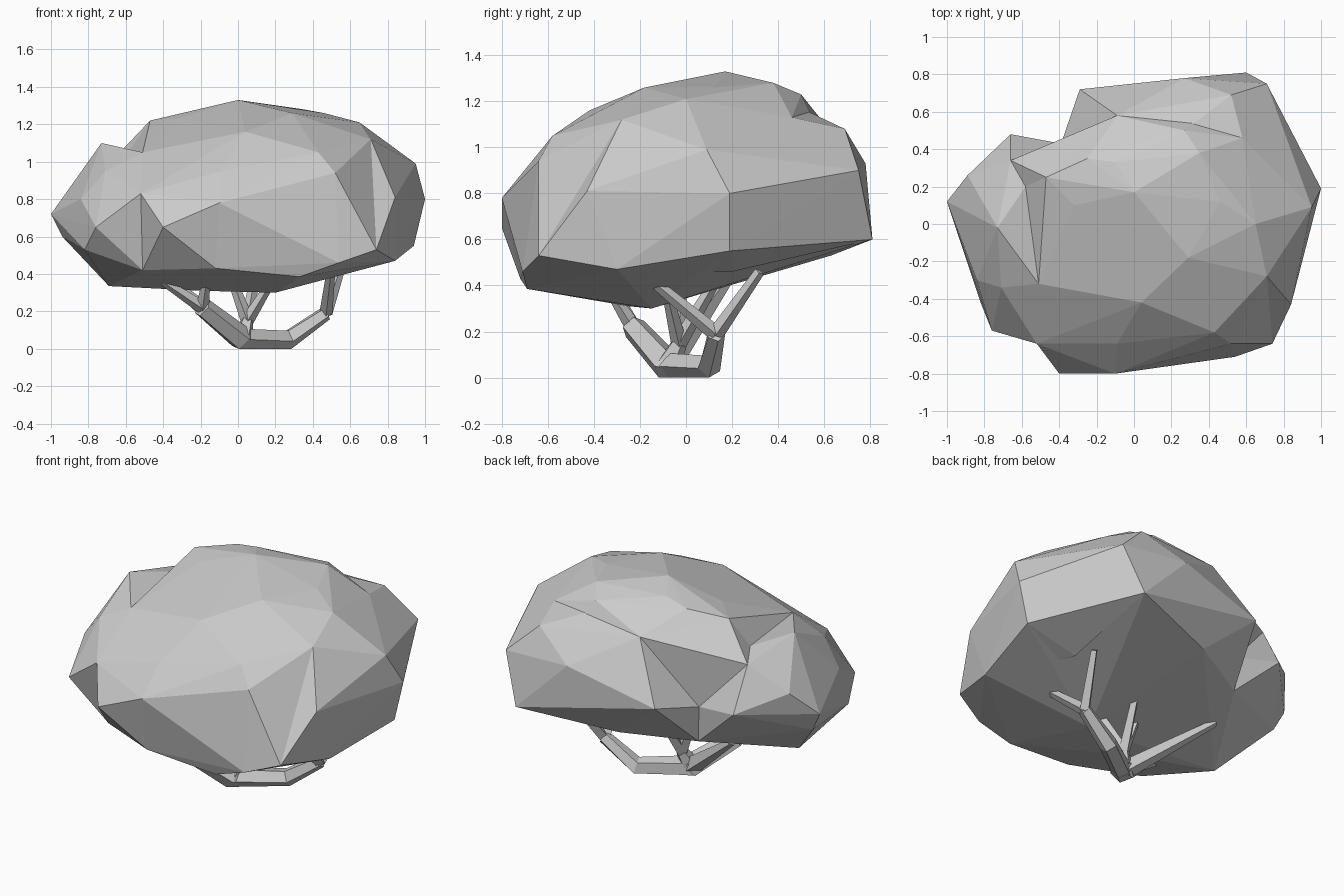
import bpy
import bmesh
from mathutils import Vector

old = bpy.data.objects.get("Cube")
if old:
    bpy.data.objects.remove(old, do_unlink=True)

# One matte grey for the whole plant
grey = bpy.data.materials.new("stone_grey")
grey.use_nodes = True
grey.diffuse_color = (0.6, 0.6, 0.6, 1)
shader = next(n for n in grey.node_tree.nodes if n.type == "BSDF_PRINCIPLED")
shader.inputs["Base Color"].default_value = grey.diffuse_color


def finish(name, bm):
    """Turn a bmesh into a grey object in the scene."""
    bmesh.ops.recalc_face_normals(bm, faces=list(bm.faces))
    mesh = bpy.data.meshes.new(name)
    bm.to_mesh(mesh)
    bm.free()
    mesh.materials.append(grey)
    bpy.context.scene.collection.objects.link(bpy.data.objects.new(name, mesh))


def add_lobe(name, *points):
    """A faceted foliage clump: the hull around a few corner points."""
    bm = bmesh.new()
    for point in points:
        bm.verts.new(point)
    bmesh.ops.convex_hull(bm, input=list(bm.verts))
    loose = [v for v in bm.verts if not v.link_faces]
    bmesh.ops.delete(bm, geom=loose, context="VERTS")
    finish(name, bm)


def add_branch(name, path, radii, sides=5):
    """A tapered low-poly limb swept along a path, capped at both ends."""
    path = [Vector(p) for p in path]
    bm = bmesh.new()
    rings = []
    for i, (centre, radius) in enumerate(zip(path, radii)):
        along = (path[min(i + 1, len(path) - 1)] - path[max(i - 1, 0)]).normalized()
        spin = Vector((0, 0, 1)).rotation_difference(along)
        circle = bmesh.ops.create_circle(bm, segments=sides, radius=radius)["verts"]
        for v in circle:
            v.co = centre + spin @ v.co
        rings.append(circle)
    for lower, upper in zip(rings, rings[1:]):
        for k in range(sides):
            n = (k + 1) % sides
            bm.faces.new((lower[k], lower[n], upper[n], upper[k]))
    bm.faces.new(rings[0][::-1])
    bm.faces.new(rings[-1])
    for v in bm.verts:
        v.co.z = max(v.co.z, 0)
    finish(name, bm)


# Corners shared by neighbouring clumps
crown_front = (.29, -.18, 1.26)
crown_side = (.65, 0, 1.21)
crown_tip = (-.47, .25, 1.22)
crown_foot = (-.58, .2, 1.06)
brow = (.04, -.42, 1.16)
left_brow = (.71, -.28, 1.12)
right_brow = (-.51, -.32, 1.05)
right_ridge = (-.66, .34, 1.02)
front_rib = (-.09, -.64, .95)
front_nose = (-.1, -.8, .78)
front_chin = (-.12, -.72, .43)
front_dent = (-.52, -.64, .83)
right_jaw = (-.51, -.54, .42)
left_jaw = (.74, -.64, .53)
right_keel = (-.69, -.12, .335)
left_keel = (.84, -.3, .47)
side_keel = (.94, .19, .55)
back_keel = (.6, .81, .6)
rear_belly = (.02, .63, .53)
front_keel = (.33, -.69, .385)
belly_left = (.2, -.15, .3)
belly_right = (-.2, -.25, .31)
back_corner = (.71, .75, .9)
back_shoulder = (.58, .46, 1.13)
back_ridge = (-.09, .58, 1.13)
back_right = (-.29, .72, .79)
notch = (-.39, .43, .72)
notch_low = (-.38, .42, .5)

# Foliage clumps
add_lobe("crown_foliage", (0, .17, 1.33), (.46, .12, 1.26), (.35, .38, 1.28),
         (.27, .5, 1.23), (-.1, .33, 1.29), (-.25, .35, 1.26),
         (-.32, .1, 1.23), crown_tip, crown_foot, crown_front, crown_side,
         brow, right_brow, left_brow, back_shoulder, back_ridge, back_keel,
         rear_belly, notch, notch_low, right_keel, belly_left, belly_right,
         side_keel, left_keel, front_keel)
add_lobe("back_foliage", (.27, .78, .93), (.52, .69, 1.08), (.27, .5, 1.17),
         (.3, .2, .6), back_shoulder, back_ridge, back_corner, back_keel,
         back_right, rear_belly, notch, notch_low)
add_lobe("right_foliage", (-1, .12, .72), (-.89, .26, .87), (-.66, .48, .76),
         (-.94, .1, .6), (-.84, -.3, .8), (-.71, -.34, .95),
         (-.76, -.57, .65), (-.82, -.42, .53), (-.73, -.02, 1.1),
         right_ridge, crown_foot, right_jaw, front_dent, right_brow,
         right_keel, notch, notch_low)
add_lobe("back_right_foliage", crown_tip, crown_foot, right_ridge,
         back_ridge, notch, notch_low)
add_lobe("front_right_foliage", (-.4, -.8, .65), (-.1, 0, .8), right_jaw,
         front_dent, front_nose, front_rib, front_chin, brow,
         right_brow, belly_right, right_keel)
add_lobe("front_left_foliage", (.43, -.58, 1.05), (.52, -.64, .94),
         (.22, -.65, .94), (.54, -.71, .46), left_jaw, front_nose,
         front_rib, front_chin, brow, front_keel, crown_front, left_brow,
         belly_left, belly_right, left_keel)
add_lobe("left_foliage", (1, .19, .8), (.95, .09, .99), (.72, .43, .96),
         (.84, -.43, .81), (.6, .2, .46), left_jaw, crown_side, left_brow,
         left_keel, side_keel, back_shoulder, back_corner, back_keel)

# Forked trunk and the limbs that carry the clumps
base = (.02, -.08, .05)
left_fork = (.47, .13, .19)
right_fork = (-.19, -.23, .22)
centre_fork = (.05, -.03, .15)
add_branch("left_trunk", [base, (.27, .1, .05), left_fork], [.06, .055, .04])
add_branch("right_trunk", [(.05, -.06, .04), base, right_fork], [.05, .07, .055])
add_branch("centre_trunk", [base, centre_fork], [.06, .035])
add_branch("right_long_limb", [base, (-.44, .18, .42)], [.055, .022], sides=4)
limbs = {
    "left_back_limb": (left_fork, (.56, .32, .46)),
    "left_front_limb": (left_fork, (.5, -.17, .44)),
    "right_side_limb": (right_fork, (-.4, -.3, .36)),
    "right_front_limb": (right_fork, (-.17, -.32, .36)),
    "centre_back_limb": (centre_fork, (.1, .14, .44)),
    "centre_right_limb": (centre_fork, (-.05, -.02, .42)),
    "centre_left_limb": (centre_fork, (.18, -.08, .36)),
}
for name, (start, end) in limbs.items():
    add_branch(name, [start, end], [.035, .022], sides=4)
